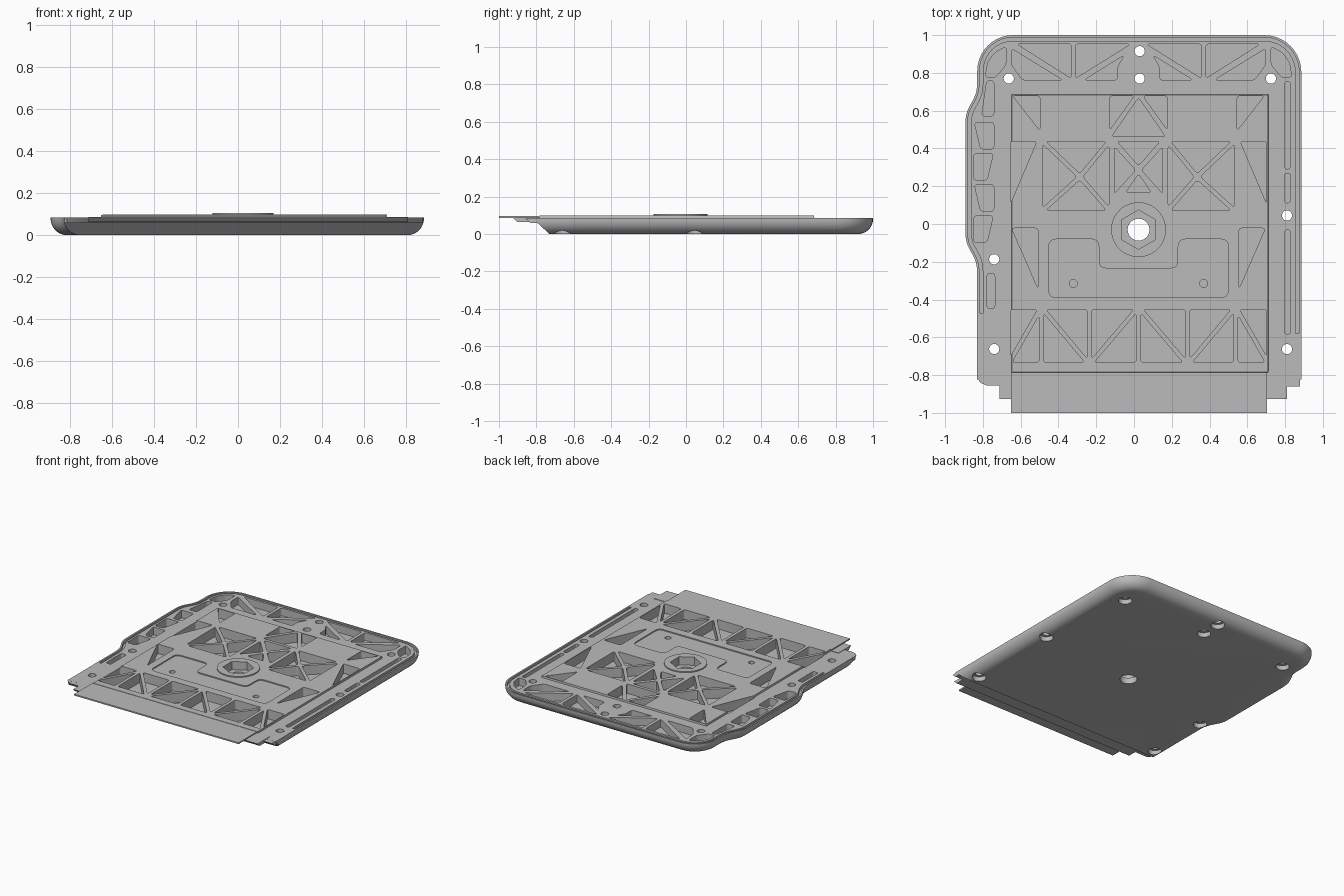
import bpy, bmesh, math
from mathutils import Vector
from mathutils.geometry import interpolate_bezier

cube = bpy.data.objects.get("Cube")
if cube:
    bpy.data.objects.remove(cube)

MID = 0.024      # centre line of the raised panel and its ribs
TOP = 0.085      # height of the rim
FLOOR = 0.028    # height of the pocket floors

grey = bpy.data.materials.new("plain grey")
grey.use_nodes = True
tone = (0.5, 0.5, 0.5, 1)
grey.diffuse_color = tone
grey.node_tree.nodes["Principled BSDF"].inputs["Base Color"].default_value = tone


def inset(pts, d):
    """Mitred inward offset of a closed outline, returned counter-clockwise."""
    pts = [Vector(p) for p in pts]
    n = len(pts)
    if sum(pts[i - 1].x * pts[i].y - pts[i].x * pts[i - 1].y for i in range(n)) < 0:
        pts.reverse()
    out = []
    for i, p in enumerate(pts):
        a = (p - pts[i - 1]).normalized()
        b = (pts[(i + 1) % n] - p).normalized()
        na, nb = Vector((-a.y, a.x)), Vector((-b.y, b.x))
        out.append(p + (na + nb) * d / (1 + na.dot(nb)))
    return out


def rounded(pts, r):
    """Soften every corner of a closed outline."""
    out = []
    for i, p in enumerate(pts):
        a, b = pts[i - 1] - p, pts[(i + 1) % len(pts)] - p
        a = p + a.normalized() * min(r, a.length * 0.45)
        b = p + b.normalized() * min(r, b.length * 0.45)
        out += [a.lerp(p, t).lerp(p.lerp(b, t), t) for t in (0, 0.25, 0.5, 0.75, 1)]
    return out


def loft(bm, rings):
    """Skin a stack of (outline, height) rings and cap both ends."""
    rows = [[bm.verts.new((p[0], p[1], z)) for p in ring] for ring, z in rings]
    n = len(rows[0])
    for low, high in zip(rows, rows[1:]):
        for i in range(n):
            j = (i + 1) % n
            bm.faces.new((low[i], low[j], high[j], high[i]))
    bm.faces.new(rows[0][::-1])
    bm.faces.new(rows[-1])


def make(name, stacks, front_cut=None):
    bm = bmesh.new()
    for rings in stacks:
        loft(bm, rings)
    if front_cut:
        cut = bmesh.ops.bisect_plane(bm, geom=bm.verts[:] + bm.edges[:] + bm.faces[:],
                                     plane_co=front_cut[0], plane_no=front_cut[1], clear_outer=True)
        edges = [e for e in cut["geom_cut"] if isinstance(e, bmesh.types.BMEdge)]
        bmesh.ops.holes_fill(bm, edges=edges)
    bmesh.ops.recalc_face_normals(bm, faces=bm.faces[:])
    mesh = bpy.data.meshes.new(name)
    bm.to_mesh(mesh)
    bm.free()
    mesh.materials.append(grey)
    ob = bpy.data.objects.new(name, mesh)
    bpy.context.collection.objects.link(ob)
    return ob


def combine(target, tool, operation):
    mod = target.modifiers.new(tool.name, "BOOLEAN")
    mod.operation, mod.object, mod.solver = operation, tool, "EXACT"
    bpy.context.view_layer.objects.active = target
    bpy.ops.object.modifier_apply(modifier=mod.name)
    bpy.data.objects.remove(tool)


def rect(x0, x1, y0, y1):
    return [(x0, y0), (x1, y0), (x1, y1), (x0, y1)]


def circle(x, y, r, n=24):
    return [(x + r * math.cos(math.tau * i / n), y + r * math.sin(math.tau * i / n)) for i in range(n)]


def arc(x, y, r, start):
    return [(x + r * math.cos(math.radians(start + a)), y + r * math.sin(math.radians(start + a)))
            for a in range(0, 91, 9)]


def s_curve(a, b):
    mid = (a[1] + b[1]) / 2
    return [p.to_2d() for p in interpolate_bezier((*a, 0), (a[0], mid, 0), (b[0], mid, 0), (*b, 0), 12)]


def split(x0, x1, y0, y1, rising):
    """Two triangles either side of a diagonal rib."""
    if rising:
        return [[(x0, y0), (x1, y1), (x0, y1)], [(x0, y0), (x1, y0), (x1, y1)]]
    return [[(x0, y1), (x0, y0), (x1, y0)], [(x0, y1), (x1, y0), (x1, y1)]]


# Outer shell: rounded underside, sloped front
outline = ([(0.886, -1.2), (0.886, -0.58)] + arc(0.69, 0.804, 0.196, 0) + arc(-0.64, 0.81, 0.19, 90)
           + s_curve((-0.83, 0.75), (-0.893, 0.53)) + s_curve((-0.893, -0.04), (-0.83, -0.26))
           + [(-0.83, -0.47), (-0.83, -1.2)])
R = 0.08
rings = [(inset(outline, R * (1 - math.sin(t))), R * (1 - math.cos(t)))
         for t in (math.pi / 2 * i / 8 for i in range(9))]
plate = make("base_plate", [rings + [(outline, TOP)]], ((0, -0.73, 0), (0, -0.055, -0.06)))

# Raised panel, centre boss
panel = rect(-0.652, 0.715, -0.79, 0.69)
combine(plate, make("raised_panel", [[(panel, 0.06), (inset(panel, 0.006), 0.098)]]), "UNION")
boss = circle(MID, -0.03, 0.145, 48)
combine(plate, make("centre_boss", [[(boss, 0.06), (boss, 0.106)]]), "UNION")

# Shallow tray around the boss
half = [(0.21, -0.08), (0.475, -0.08), (0.475, -0.39)]
tray = [(MID + x, y) for x, y in half] + [(MID - x, y) for x, y in half[::-1]]
tray += [(MID - 0.21, -0.235), (MID + 0.21, -0.235)]
tray = rounded(inset(tray, 0), 0.04)
combine(plate, make("tray_cutter", [[(tray, 0.09), (tray, 0.2)]]), "DIFFERENCE")

# Pockets between the ribs: mirrored cells
cells = (split(0, 0.26, -0.745, -0.44, False) + split(0.26, 0.515, -0.745, -0.44, True)
         + split(0.515, 0.69, -0.745, -0.44, False) + split(0.345, 0.685, 0.75, 0.965, True)[:1])
cells += [
    [(0.51, 0.69), (0.69, 0.69), (0.51, 0.46)],
    [(0.0, 0.69), (0.165, 0.69), (0.165, 0.46)],
    [(0.52, 0.45), (0.69, 0.45), (0.69, 0.05)],
    [(0.52, -0.01), (0.69, -0.01), (0.52, -0.4)],
    [(0.14, 0.44), (0.14, 0.13), (0.0, 0.285)],
    [(0.0, 0.965), (0.345, 0.965), (0.345, 0.75)],
    [(0.33, 0.75), (0.1, 0.75), (0.1, 0.83), (0.04, 0.93)],
    [(0.685, 0.95), (0.685, 0.84), (0.62, 0.75), (0.36, 0.75)],
    [(0.69, 0.96), (0.77, 0.915), (0.81, 0.86), (0.825, 0.765), (0.75, 0.765), (0.69, 0.84)],
]
corners, hub = rect(0.145, 0.52, 0.06, 0.45), (0.31, 0.25)
cells += [[corners[i - 1], corners[i], hub] for i in range(4)]
pockets = [[(MID + s * x, y) for x, y in c] for c in cells for s in (1, -1)]
# Pockets on the centre line
for tip, base, w in ((0.69, 0.45, 0.165), (0.29, 0.45, 0.14), (0.285, 0.155, 0.09)):
    pockets.append([(MID, tip), (MID - w, base), (MID + w, base)])
# Side slots and the zigzag along the bulge
for y0, y1 in ((0.28, 0.765), (0.1, 0.28), (-0.595, -0.02)):
    pockets.append(rect(0.785, 0.84, y0, y1))
pockets.append(rect(-0.79, -0.725, -0.46, -0.25))
pockets.append([(-0.79, 0.77), (-0.73, 0.77), (-0.73, 0.56), (-0.82, 0.56)])
for i in range(4):
    y = 0.55 - 0.165 * i
    left, right = (-0.86, -0.73) if i % 2 else (-0.73, -0.86)
    pockets.append([(left, y), (left, y - 0.165), (0.7 * right + 0.3 * left, y - 0.165), (right, y)])
shapes = [rounded(inset(p, 0.012), 0.018) for p in pockets]
combine(plate, make("pocket_cutter", [[(s, FLOOR), (s, 0.2)] for s in shapes]), "DIFFERENCE")

# Seal groove following the rim
groove = inset(outline, 0.012)[1:-1] + inset(outline, 0.03)[-2:0:-1]
combine(plate, make("groove_cutter", [[(groove, 0.062), (groove, 0.2)]]), "DIFFERENCE")

# Screw holes with wide counterbores underneath
spots = [(-0.663, 0.77), (0.03, 0.915), (0.03, 0.77), (0.725, 0.77),
         (-0.74, -0.187), (-0.74, -0.662), (0.81, 0.045), (0.81, -0.662)]
holes = [[(circle(x, y, 0.046), -0.1), (circle(x, y, 0.046), 0.034),
          (circle(x, y, 0.027), 0.034), (circle(x, y, 0.027), 0.2)] for x, y in spots]
# Small blind holes in the tray
for s in (1, -1):
    dot = circle(MID + s * 0.345, -0.315, 0.021)
    holes.append([(dot, 0.04), (dot, 0.2)])
# Hexagonal nut seat over the centre hole
bore = circle(MID, -0.03, 0.058)
hexagon = []
for i in range(24):
    a = math.tau * i / 24
    r = 0.09 / math.cos((a + math.pi / 6) % (math.pi / 3) - math.pi / 6)
    hexagon.append((MID + r * math.cos(a), -0.03 + r * math.sin(a)))
holes.append([(bore, -0.1), (bore, 0.045), (hexagon, 0.045), (hexagon, 0.2)])
combine(plate, make("hole_cutter", holes), "DIFFERENCE")

# Stepped front lips
tab_top = [(-0.83, -0.78), (-0.83, -0.81), (-0.815, -0.84), (-0.78, -0.855),
           (-0.7, -0.855), (0.88, -0.86), (0.88, -0.78)]
tab_low = [(x, max(y, -0.83)) for x, y in tab_top]
side_tabs = make("side_tabs", [[(tab_low, 0.058), (tab_top, TOP - 0.001)]])
lip = make("front_lip", [[(rect(-0.712, 0.81, -0.9, -0.78), 0.063),
                          (rect(-0.712, 0.81, -0.927, -0.78), 0.088)]])
flap = rect(-0.652, 0.705, -1, -0.785)
flap = make("front_flap", [[(flap, 0.086), (flap, 0.096)]])

# Smooth the curved walls, keep the edges crisp
bpy.ops.object.select_all(action="DESELECT")
for ob in (plate, side_tabs, lip, flap):
    ob.select_set(True)
bpy.context.view_layer.objects.active = plate
bpy.ops.object.shade_smooth_by_angle(angle=math.radians(30))
